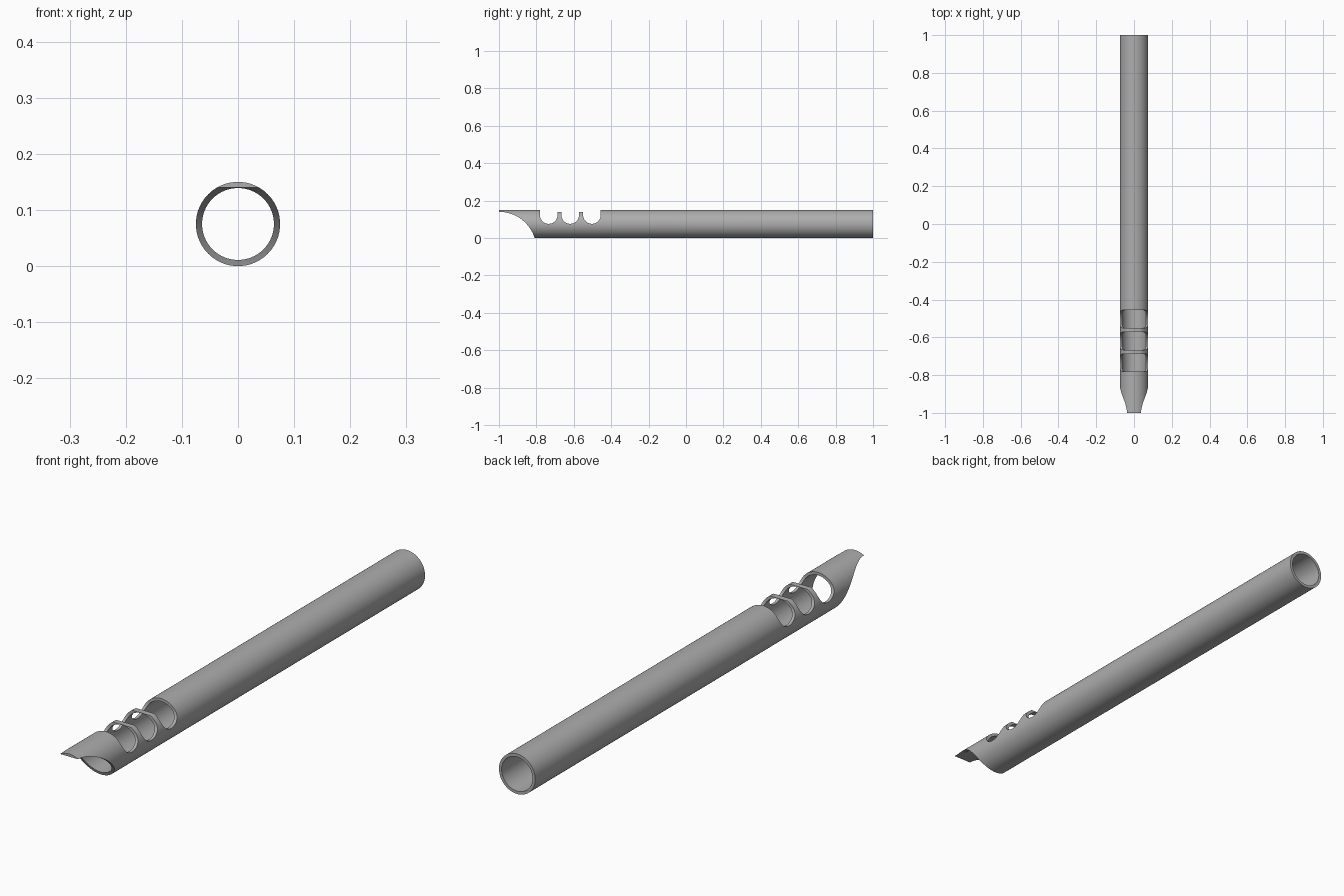
import bpy, bmesh
from math import sin, cos, pi, radians

cube = bpy.data.objects.get("Cube")
if cube:
    bpy.data.objects.remove(cube, do_unlink=True)

OUTER, INNER = 0.075, 0.064
SEGMENTS = 128

metal = bpy.data.materials.new("plain grey")
metal.use_nodes = True
grey = (0.42, 0.42, 0.42, 1)
metal.diffuse_color = grey
metal.node_tree.nodes["Principled BSDF"].inputs["Base Color"].default_value = grey


def make_object(name, bm):
    bmesh.ops.recalc_face_normals(bm, faces=bm.faces)
    mesh = bpy.data.meshes.new(name)
    bm.to_mesh(mesh)
    bm.free()
    mesh.materials.append(metal)
    obj = bpy.data.objects.new(name, mesh)
    bpy.context.collection.objects.link(obj)
    return obj


def arc(cy, cz, r, start, end, steps):
    angles = [radians(start + (end - start) * i / steps) for i in range(steps + 1)]
    return [(cy + r * cos(a), cz + r * sin(a)) for a in angles]


def side_cutter(name, profile):
    """Extrude a side profile (y, z) across the whole tube width."""
    bm = bmesh.new()
    face = bm.faces.new([bm.verts.new((-0.2, y, z)) for y, z in profile])
    side = bmesh.ops.extrude_face_region(bm, geom=[face])["geom"]
    bmesh.ops.translate(bm, vec=(0.4, 0, 0),
                        verts=[v for v in side if isinstance(v, bmesh.types.BMVert)])
    obj = make_object(name, bm)
    obj.hide_render = True
    return obj


# Hollow tube: rectangular wall section swept around the y axis
bm = bmesh.new()
section = [(OUTER, -1), (OUTER, 1), (INNER, 1), (INNER, -1)]
rings = []
for i in range(SEGMENTS):
    a = 2 * pi * i / SEGMENTS
    rings.append([bm.verts.new((r * cos(a), y, OUTER + r * sin(a))) for r, y in section])
for i, ring in enumerate(rings):
    following = rings[(i + 1) % SEGMENTS]
    for j in range(4):
        k = (j + 1) % 4
        bm.faces.new((ring[j], ring[k], following[k], following[j]))
tube = make_object("notched_tube", bm)

# Concave scoop that leaves a pointed lip at the front
scoop = side_cutter("scoop_cutter",
                    arc(-1, -0.06, 0.2, 0, 90, 48) + [(-1.2, 0.14), (-1.2, -0.06)])

# Three round-bottomed notches joined by a shallow flat cut along the top
notches = [(-0.781, 0.3)]
for centre in (-0.734, -0.619, -0.503):
    notches.append((centre - 0.047, 0.14))
    notches += arc(centre, 0.123, 0.047, 180, 360, 32)
    notches.append((centre + 0.047, 0.14))
notches.append((-0.456, 0.3))
notch = side_cutter("notch_cutter", notches)

# Apply the cuts and discard the cutters
bpy.ops.object.select_all(action="DESELECT")
bpy.context.view_layer.objects.active = tube
tube.select_set(True)
for cutter in (scoop, notch):
    mod = tube.modifiers.new(cutter.name, "BOOLEAN")
    mod.operation = "DIFFERENCE"
    mod.solver = "EXACT"
    mod.object = cutter
    bpy.ops.object.modifier_apply(modifier=mod.name)
    bpy.data.objects.remove(cutter, do_unlink=True)

bpy.ops.object.shade_smooth_by_angle(angle=radians(30))
